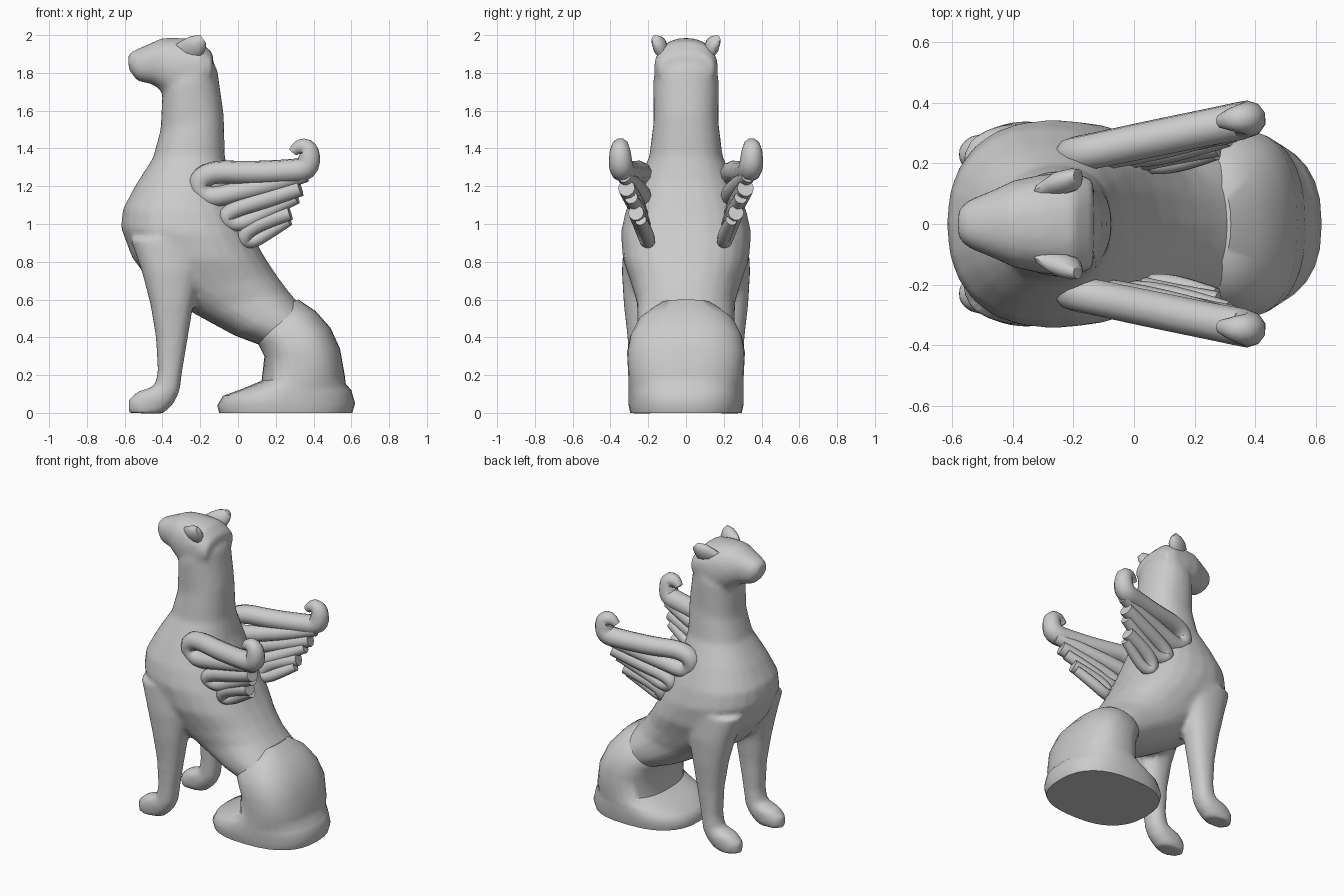
import bpy, bmesh, math
from mathutils import Vector

cube = bpy.data.objects.get("Cube")
if cube:
    bpy.data.objects.remove(cube)

stone = bpy.data.materials.new("grey_stone")
stone.use_nodes = True
stone.diffuse_color = (0.6, 0.6, 0.6, 1)
stone.node_tree.nodes["Principled BSDF"].inputs["Base Color"].default_value = (0.6, 0.6, 0.6, 1)


def loft(bm, rows, yc=0, squareness=2.3, sides=24):
    """Rows are (x, z) of one edge, (x, z) of the opposite edge, half width[, y shift]."""
    rings = []
    for x0, z0, x1, z1, w, *shift in rows:
        a, b = Vector((x0, 0, z0)), Vector((x1, 0, z1))
        mid, half = (a + b) / 2, (a - b) / 2
        y = yc + (shift[0] if shift else 0)
        ring = []
        for i in range(sides):
            t = math.tau * i / sides
            c, s = [math.copysign(abs(v) ** (2 / squareness), v) for v in (math.cos(t), math.sin(t))]
            ring.append(bm.verts.new(mid + half * c + Vector((0, y + w * s, 0))))
        rings.append(ring)
    faces = [bm.faces.new((p[i], p[(i + 1) % sides], q[(i + 1) % sides], q[i]))
             for p, q in zip(rings, rings[1:]) for i in range(sides)]
    faces += [bm.faces.new(rings[0]), bm.faces.new(rings[-1])]
    bmesh.ops.recalc_face_normals(bm, faces=faces)


def finish(name, mesh, angle=50):
    obj = bpy.data.objects.new(name, mesh)
    bpy.context.collection.objects.link(obj)
    mesh.materials.clear()
    mesh.materials.append(stone)
    bpy.ops.object.select_all(action='DESELECT')
    obj.select_set(True)
    bpy.context.view_layer.objects.active = obj
    bpy.ops.object.shade_smooth_by_angle(angle=math.radians(angle))
    return obj


def from_bmesh(name, bm, voxel=0, smooth=0):
    mesh = bpy.data.meshes.new(name)
    bm.to_mesh(mesh)
    bm.free()
    obj = finish(name, mesh)
    if voxel:
        mod = obj.modifiers.new("blend", 'REMESH')
        mod.mode, mod.voxel_size, mod.use_smooth_shade = 'VOXEL', voxel, True
        mod = obj.modifiers.new("soften", 'SMOOTH')
        mod.factor, mod.iterations = 0.5, smooth
    return obj


# Torso and neck, head and front legs, blended into one skin
bm = bmesh.new()
loft(bm, [
    (-.32, 1.88, -.19, 1.95, .13),
    (-.40, 1.70, -.11, 1.82, .175),
    (-.41, 1.50, -.075, 1.58, .172),
    (-.45, 1.35, -.07, 1.36, .195),
    (-.54, 1.21, -.04, 1.22, .26),
    (-.61, 1.08, .02, 1.06, .32),
    (-.62, .98, .08, .93, .345),
    (-.56, .82, .15, .81, .335),
    (-.43, .65, .21, .72, .29),
    (-.24, .53, .27, .64, .26),
    (-.02, .41, .33, .57, .26),
    (.14, .35, .42, .48, .25)])
loft(bm, [
    (-.585, 1.89, -.575, 1.81, .05),
    (-.56, 1.915, -.53, 1.755, .08),
    (-.49, 1.945, -.45, 1.74, .11),
    (-.40, 1.985, -.39, 1.69, .145),
    (-.30, 1.985, -.30, 1.65, .165),
    (-.20, 1.97, -.20, 1.68, .17),
    (-.13, 1.90, -.14, 1.75, .15)])
for side in (-1, 1):
    loft(bm, [
        (-.57, .92, -.16, .92, .13, -.03 * side),
        (-.51, .75, -.20, .75, .12, -.01 * side),
        (-.465, .58, -.235, .58, .10, 0),
        (-.435, .40, -.265, .40, .08, 0),
        (-.425, .22, -.295, .22, .07, 0),
        (-.44, .14, -.31, .11, .07, 0),
        (-.53, .115, -.34, .05, .075, 0),
        (-.58, .07, -.39, .0, .07, 0),
        (-.58, .0, -.41, -.005, .06, 0)], yc=.23 * side)
from_bmesh("body", bm, voxel=.018, smooth=5)

# Seated haunches spreading into a flat foot
bm = bmesh.new()
loft(bm, [
    (-.10, 0, .605, 0, .295),
    (-.11, .04, .62, .05, .305),
    (-.08, .09, .60, .12, .305),
    (.03, .13, .57, .155, .305),
    (.125, .17, .565, .20, .305),
    (.14, .30, .54, .34, .312),
    (.11, .36, .49, .45, .295),
    (.07, .44, .41, .54, .25),
    (.09, .51, .32, .60, .16)], squareness=2.5, sides=32)
from_bmesh("haunches", bm)

# Ears
for side, label in ((1, "left"), (-1, "right")):
    bm = bmesh.new()
    loft(bm, [
        (-.33, 1.95, -.22, 1.86, .035, -.035 * side),
        (-.29, 1.975, -.19, 1.89, .04, -.01 * side),
        (-.25, 1.995, -.17, 1.93, .038, 0),
        (-.20, 2.0, -.17, 1.96, .022, .015 * side)], yc=.145 * side, squareness=2, sides=12)
    ear = from_bmesh("ear_" + label, bm)


def feather(name, points, side):
    """A rolled tube that runs along the upper edge, round the root and back."""
    curve = bpy.data.curves.new(name, 'CURVE')
    curve.dimensions = '3D'
    curve.bevel_depth, curve.bevel_resolution = 1, 3
    curve.use_fill_caps = True
    spline = curve.splines.new('NURBS')
    spline.points.add(len(points) - 1)
    spline.order_u, spline.resolution_u, spline.use_endpoint_u = 3, 4, True
    for p, (x, y, z, r) in zip(spline.points, points):
        p.co, p.radius = (x, y * side, z, 1), r
    temp = bpy.data.objects.new(name, curve)
    bpy.context.collection.objects.link(temp)
    graph = bpy.context.evaluated_depsgraph_get()
    mesh = bpy.data.meshes.new_from_object(temp.evaluated_get(graph))
    bpy.data.objects.remove(temp)
    bpy.data.curves.remove(curve)
    finish(name, mesh)


# Wings: three rolled feathers, the upper one ending in a curl
feathers = {
    "upper": [(.29, .34, 1.38, .025), (.32, .345, 1.415, .04), (.38, .35, 1.40, .055),
              (.375, .345, 1.29, .065), (.27, .325, 1.28, .062), (.05, .28, 1.27, .062),
              (-.14, .24, 1.28, .06), (-.22, .225, 1.22, .06), (-.17, .225, 1.13, .055),
              (.0, .25, 1.17, .055), (.2, .29, 1.215, .05), (.36, .33, 1.26, .04)],
    "middle": [(.33, .315, 1.19, .045), (.15, .28, 1.13, .05), (-.02, .25, 1.08, .045),
               (-.08, .24, 1.03, .045), (0, .225, .99, .042), (.14, .245, 1.06, .042),
               (.31, .29, 1.14, .035)],
    "lower": [(.275, .265, 1.06, .042), (.15, .245, 1.02, .045), (.05, .225, .97, .045),
              (.025, .21, .91, .038), (.08, .195, .905, .035), (.17, .21, .96, .036),
              (.27, .24, 1.02, .03)],
}
for side, label in ((1, "left"), (-1, "right")):
    for part, points in feathers.items():
        feather(f"{part}_feather_{label}", points, side)
